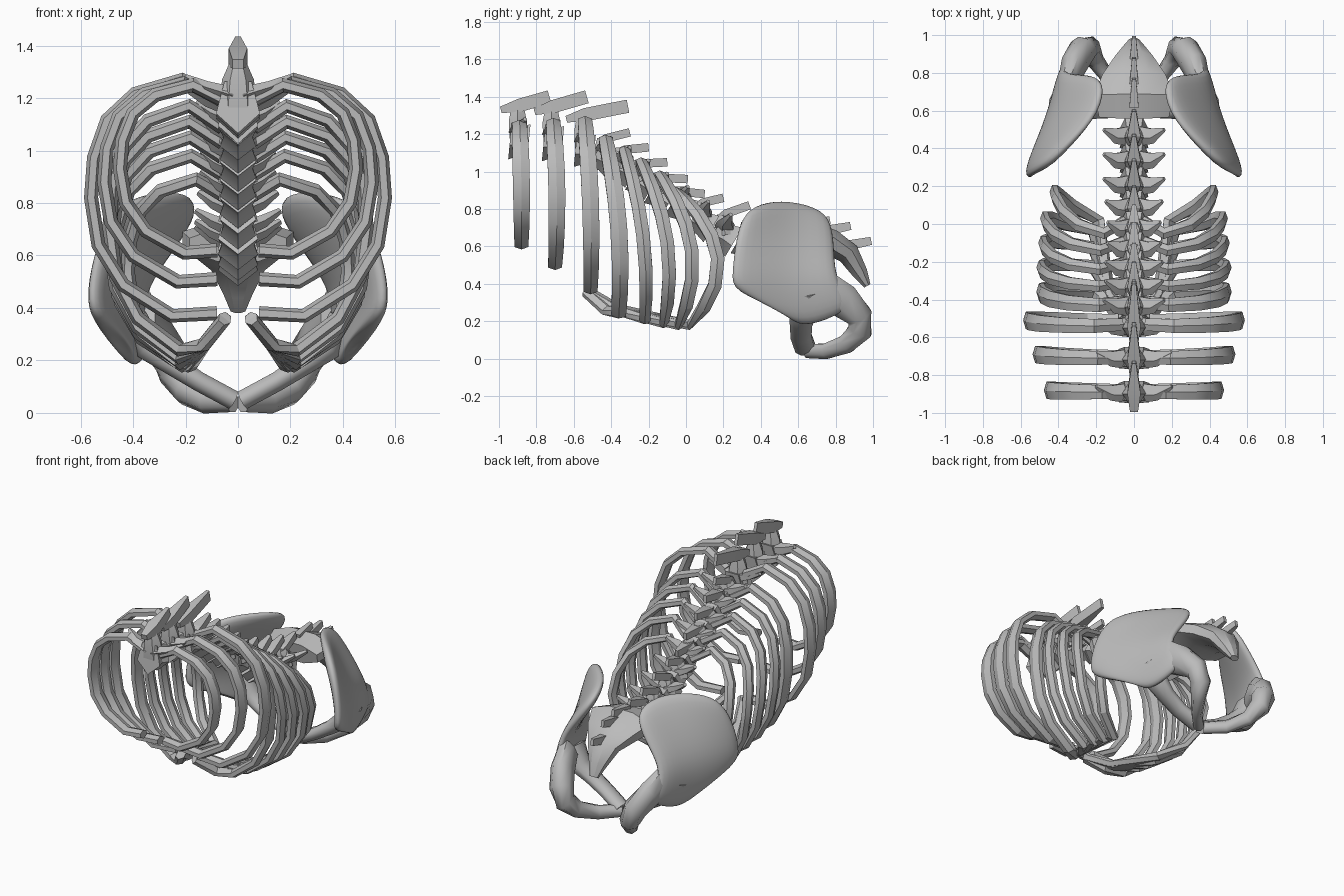
import bpy, bmesh, math
from mathutils import Vector

cube = bpy.data.objects.get("Cube")
if cube:
    bpy.data.objects.remove(cube)

bone = bpy.data.materials.new("bone grey")
bone.use_nodes = True
GREY = (0.5, 0.5, 0.5, 1)
bone.diffuse_color = GREY
bone.node_tree.nodes["Principled BSDF"].inputs["Base Color"].default_value = GREY


def finish(name, bm, mirror=False, angle=30):
    bmesh.ops.recalc_face_normals(bm, faces=bm.faces)
    mesh = bpy.data.meshes.new(name)
    bm.to_mesh(mesh)
    bm.free()
    mesh.materials.append(bone)
    ob = bpy.data.objects.new(name, mesh)
    bpy.context.collection.objects.link(ob)
    if mirror:
        ob.modifiers.new("mirror", 'MIRROR').use_mirror_merge = False
    bpy.ops.object.select_all(action='DESELECT')
    ob.select_set(True)
    bpy.context.view_layer.objects.active = ob
    bpy.ops.object.shade_smooth_by_angle(angle=math.radians(angle))
    return ob


def sweep(name, path, sizes, axis=(0, 1, 0), sides=6, mirror=False, angle=30):
    """Loft an elliptical section along a path; sizes are (along axis, across axis)."""
    bm = bmesh.new()
    pts = [Vector(p) for p in path]
    rings = []
    for i, p in enumerate(pts):
        t = (pts[min(i + 1, len(pts) - 1)] - pts[max(i - 1, 0)]).normalized()
        a = Vector(axis)
        a = (a - t * a.dot(t)).normalized()
        b = t.cross(a)
        wa, wb = sizes[i] if len(sizes) > 1 else sizes[0]
        ring = []
        for k in range(sides):
            ang = math.tau * (k + 0.5) / sides
            ring.append(bm.verts.new(p + a * wa * math.cos(ang) + b * wb * math.sin(ang)))
        rings.append(ring)
    for r, s in zip(rings, rings[1:]):
        for k in range(sides):
            n = (k + 1) % sides
            bm.faces.new((r[k], r[n], s[n], s[k]))
    bm.faces.new(rings[0])
    bm.faces.new(rings[-1])
    return finish(name, bm, mirror, angle)


# Ribs: shared outline as (share of half width, share of drop)
OUTLINE = [(.12, .09), (.38, 0), (.7, .06), (.89, .17), (.98, .33), (1, .5), (.95, .7), (.78, .87), (.45, 1)]
# top y, middle y, bottom y, top z, bottom z, half width
RIBS = [
    (-.89, -.88, -.88, 1.25, .61, .45),
    (-.71, -.69, -.7, 1.26, .5, .51),
    (-.54, -.51, -.51, 1.27, .37, .56),
    (-.43, -.36, -.36, 1.17, .24, .49),
    (-.33, -.23, -.22, 1.11, .21, .49),
    (-.24, -.1, -.12, 1.05, .19, .48),
    (-.14, .03, -.04, .98, .18, .47),
    (-.05, .17, .02, .89, .18, .42),
]
for i, (y0, ym, y1, z0, z1, w) in enumerate(RIBS):
    bulge = ym - (y0 + y1) / 2
    path = [(u * w, y0 + (y1 - y0) * t + 4 * bulge * t * (1 - t), z0 + (z1 - z0) * t)
            for u, t in OUTLINE]
    if i < 3:
        path.append((.08, y1, z1 + .01))
    else:  # cartilage running forward along the lower arch
        path += [(.13, min(y1, -.3) - .06, .26), (.05, -.53, .36)]
    n = len(path)
    broad = .05 if i < 4 else .04
    sizes = [(broad * (.75 + .3 * math.sin(math.pi * k / (n - 1))), .027) for k in range(n)]
    sweep(f"rib_pair_{i + 1}", path, sizes, mirror=True)

# Vertebrae: body y, z, body depth, spine tip y, z, side process reach
VERTEBRAE = [
    (-.89, 1.17, .11, -.73, 1.4, .2),
    (-.71, 1.16, .11, -.53, 1.4, .2),
    (-.54, 1.12, .1, -.31, 1.35, .19),
    (-.43, 1.07, .09, -.3, 1.21, .16),
    (-.33, 1.02, .09, -.2, 1.13, .15),
    (-.23, .95, .09, -.1, 1.05, .15),
    (-.13, .88, .09, .01, .96, .14),
    (-.02, .81, .09, .1, .88, .14),
    (.09, .73, .09, .2, .86, .15),
    (.21, .66, .1, .34, .82, .16),
    (.34, .62, .1, .47, .77, .16),
    (.47, .6, .1, .6, .74, .16),
]
for i, (y, z, r, ty, tz, reach) in enumerate(VERTEBRAE):
    tall = i < 3
    half = .05
    slope = 0.1 if tall else .6
    # Body with a keel along its underside
    sweep(f"vertebra_body_{i + 1}",
          [(0, y - half, z + half * slope), (0, y, z), (0, y + half, z - half * slope)],
          [(r, r * .8), (r * .8, r * .65), (r, r * .8)], axis=(0, 0, 1), sides=5)
    # Arch joining the body to the upright blade
    top = .17 if tall else .11
    sweep(f"vertebra_arch_{i + 1}", [(0, y, z), (0, y - .01, z + top * .6), (0, y - .01, z + top)],
          [(.06, .075), (.055, .06), (.04, .03)])
    # Blade leaning backwards
    by = y - (.1 if tall else .04)
    bz = z + (.16 if tall else .09)
    deep = .05 if tall else .032
    sweep(f"vertebra_blade_{i + 1}",
          [(0, by, bz), (0, y, bz + (tz - bz) * .35), (0, ty, tz)],
          [(deep * .5, .03), (deep, .05), (deep, .015)], axis=(0, 0, 1), sides=4, angle=20)
    # Side processes
    sweep(f"vertebra_side_process_{i + 1}",
          [(.02, y, z + .04), (reach * .6, y, z + .07), (reach, y + .03, z + .11)],
          [(.06, .035), (.045, .026), (.012, .012)], sides=5, mirror=True)

# Sacrum and tail
sweep("sacrum", [(0, .57, .64), (0, .68, .66), (0, .78, .62), (0, .87, .56), (0, .93, .46), (0, .97, .39)],
      [(.07, .2), (.08, .23), (.075, .18), (.065, .11), (.045, .06), (.02, .03)],
      axis=(0, 0, 1), sides=8)
for i, (y, z) in enumerate([(.62, .71), (.73, .68), (.84, .6)]):
    sweep(f"sacrum_blade_{i + 1}", [(0, y, z), (0, y + .15, z + .03)],
          [(.04, .035), (.03, .015)], axis=(0, 0, 1), sides=4, angle=20)

# Hip blades: rows from crest to socket, front to back
ROWS = [
    [(.46, .31, .79), (.33, .43, .85), (.18, .59, .85), (.15, .77, .78)],
    [(.54, .26, .64), (.42, .43, .66), (.32, .6, .64), (.25, .8, .63)],
    [(.57, .24, .45), (.5, .41, .48), (.42, .59, .46), (.36, .8, .49)],
    [(.55, .24, .36), (.49, .42, .34), (.42, .6, .31), (.37, .84, .37)],
    [(.43, .53, .26), (.4, .58, .18), (.38, .69, .17), (.33, .92, .28)],
]
bm = bmesh.new()
grid = [[bm.verts.new(p) for p in row] for row in ROWS]
for r, s in zip(grid, grid[1:]):
    for k in range(3):
        bm.faces.new((r[k], r[k + 1], s[k + 1], s[k]))
hip = finish("hip_blades", bm, mirror=True, angle=40)
solid = hip.modifiers.new("thickness", 'SOLIDIFY')
solid.thickness = .07
solid.offset = 0
rounding = hip.modifiers.new("rounding", 'SUBSURF')
rounding.levels = rounding.render_levels = 2

# Lower hip ring around the opening
sweep("front_hip_bar", [(.4, .62, .36), (.34, .625, .25), (.26, .615, .19), (.15, .615, .12), (.02, .64, .05)],
      [(.1, .06), (.08, .06), (.065, .045), (.06, .04), (.06, .04)],
      sides=8, mirror=True, angle=60)
sweep("rear_hip_bar",
      [(.02, .65, .04), (.12, .75, .04), (.2, .86, .08), (.24, .93, .15), (.27, .925, .23), (.32, .84, .31), (.36, .72, .38)],
      [(.035, .04), (.035, .045), (.045, .055), (.065, .07), (.075, .075), (.07, .1), (.05, .11)],
      axis=(1, 0, 0), sides=8, mirror=True, angle=60)
